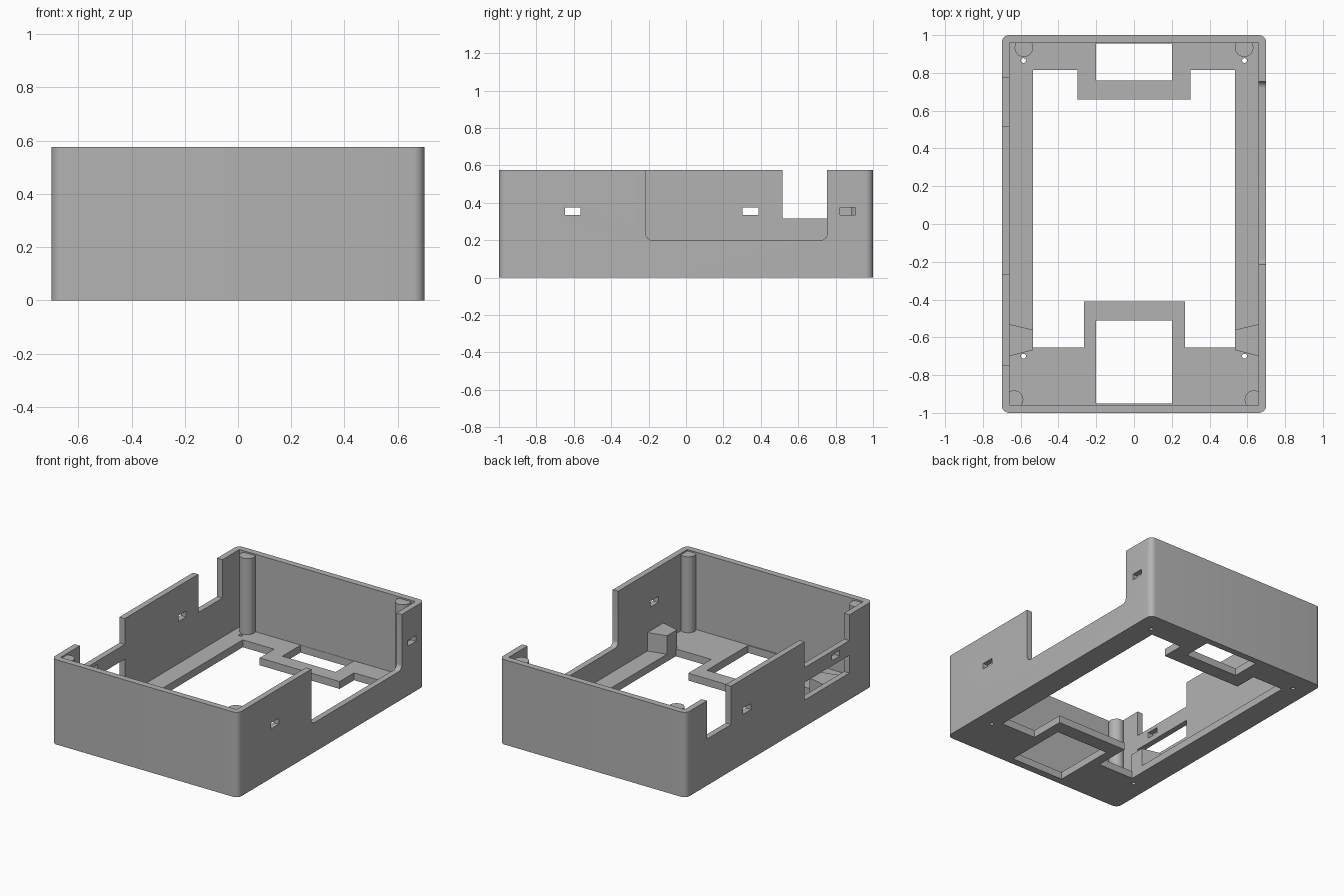
import bpy
import bmesh
import math

if "Cube" in bpy.data.objects:
    bpy.data.objects.remove(bpy.data.objects["Cube"], do_unlink=True)

W, L, H = 0.70, 1.0, 0.575      # half width, half length, height
IW, IL, FLOOR = 0.66, 0.957, 0.05  # inner half width, half length, floor top

grey = bpy.data.materials.new("plain grey")
grey.use_nodes = True
colour = (0.45, 0.45, 0.45, 1)
grey.diffuse_color = colour
grey.node_tree.nodes["Principled BSDF"].inputs["Base Color"].default_value = colour


def prism(name, points, low, high, axis="z"):
    """Extrude a 2D outline along z, or along x when it is given as (y, z)."""
    bm = bmesh.new()
    place = (lambda p: (p[0], p[1], low)) if axis == "z" else (lambda p: (low, p[0], p[1]))
    face = bm.faces.new([bm.verts.new(place(p)) for p in points])
    out = bmesh.ops.extrude_face_region(bm, geom=[face])
    moved = [v for v in out["geom"] if isinstance(v, bmesh.types.BMVert)]
    d = high - low
    bmesh.ops.translate(bm, verts=moved, vec=(0, 0, d) if axis == "z" else (d, 0, 0))
    bmesh.ops.recalc_face_normals(bm, faces=bm.faces)
    mesh = bpy.data.meshes.new(name)
    bm.to_mesh(mesh)
    bm.free()
    mesh.materials.append(grey)
    obj = bpy.data.objects.new(name, mesh)
    bpy.context.collection.objects.link(obj)
    return obj


def rect(x0, x1, y0, y1):
    return [(x0, y0), (x1, y0), (x1, y1), (x0, y1)]


def round_rect(x0, x1, y0, y1, r, steps=8):
    points = []
    corners = [(x1 - r, y1 - r), (x0 + r, y1 - r), (x0 + r, y0 + r), (x1 - r, y0 + r)]
    for i, (cx, cy) in enumerate(corners):
        for k in range(steps + 1):
            a = math.pi / 2 * (i + k / steps)
            points.append((cx + r * math.cos(a), cy + r * math.sin(a)))
    return points


def circle(cx, cy, r, n=32):
    return [(cx + r * math.cos(2 * math.pi * i / n), cy + r * math.sin(2 * math.pi * i / n))
            for i in range(n)]


def cut(target, cutter):
    """Subtract a cutter and throw it away."""
    mod = target.modifiers.new("cut", "BOOLEAN")
    mod.operation = "DIFFERENCE"
    mod.solver = "EXACT"
    mod.object = cutter
    bpy.ops.object.select_all(action="DESELECT")
    bpy.context.view_layer.objects.active = target
    target.select_set(True)
    bpy.ops.object.modifier_apply(modifier=mod.name)
    bpy.data.objects.remove(cutter, do_unlink=True)


def smooth(obj):
    bpy.ops.object.select_all(action="DESELECT")
    bpy.context.view_layer.objects.active = obj
    obj.select_set(True)
    bpy.ops.object.shade_smooth_by_angle(angle=math.radians(30))


# Tray shell with rounded vertical corners
case = prism("case_shell", round_rect(-W, W, -L, L, 0.04), 0, H)
cut(case, prism("cavity", rect(-IW, IW, -IL, IL), FLOOR, H + 0.2))

# Floor opening with a tab at each end, and a window in each tab
opening = [(-0.535, -0.655), (-0.265, -0.655), (-0.265, -0.41), (0.27, -0.41),
           (0.27, -0.655), (0.535, -0.655), (0.535, 0.815), (0.30, 0.815),
           (0.30, 0.66), (-0.30, 0.66), (-0.30, 0.815), (-0.535, 0.815)]
cut(case, prism("floor_opening", opening, -0.1, 0.1))
for y0, y1 in ((-0.95, -0.51), (0.76, 0.955)):
    cut(case, prism("tab_window", rect(-0.2, 0.2, y0, y1), -0.1, 0.1))

# Wall cutouts: (low x, high x, outline in y and z)
right_side, left_side = (0.665 - 0.02, 0.8), (-0.8, -0.645)
wall_cuts = [
    (right_side, round_rect(-0.215, 0.755, 0.2, 0.9, 0.035)),
    (left_side, rect(0.517, 0.775, 0.315, 0.9)),
    (left_side, rect(-0.75, -0.27, 0.40, 0.9)),
    (left_side, rect(-0.75, -0.27, 0.18, 0.30)),
]
# Small latch slots
for side, y in ((right_side, -0.605), (right_side, 0.865), (left_side, -0.605), (left_side, 0.345)):
    wall_cuts.append((side, rect(y - 0.042, y + 0.042, 0.335, 0.375)))
for (low, high), outline in wall_cuts:
    cut(case, prism("wall_cut", outline, low, high, "x"))

# Screw holes, wedge blocks and corner posts on both sides
for side, s in (("left", 1), ("right", -1)):
    block = prism(side + "_wedge_block",
                  [(s * 0.535, -0.56), (s * 0.67, -0.528), (s * 0.67, -0.702), (s * 0.535, -0.668)],
                  FLOOR - 0.002, 0.175)
    cut(block, prism("hole", circle(s * 0.585, -0.70, 0.013), -0.1, 0.3))
    for y in (-0.70, 0.865):
        cut(case, prism("hole", circle(s * 0.585, y, 0.013), -0.1, 0.3))
    for end, x, y in (("front", 0.635, -0.93), ("back", 0.583, 0.934)):
        smooth(prism(side + "_" + end + "_post", circle(s * x, y, 0.049), FLOOR - 0.005, 0.565))

smooth(case)
